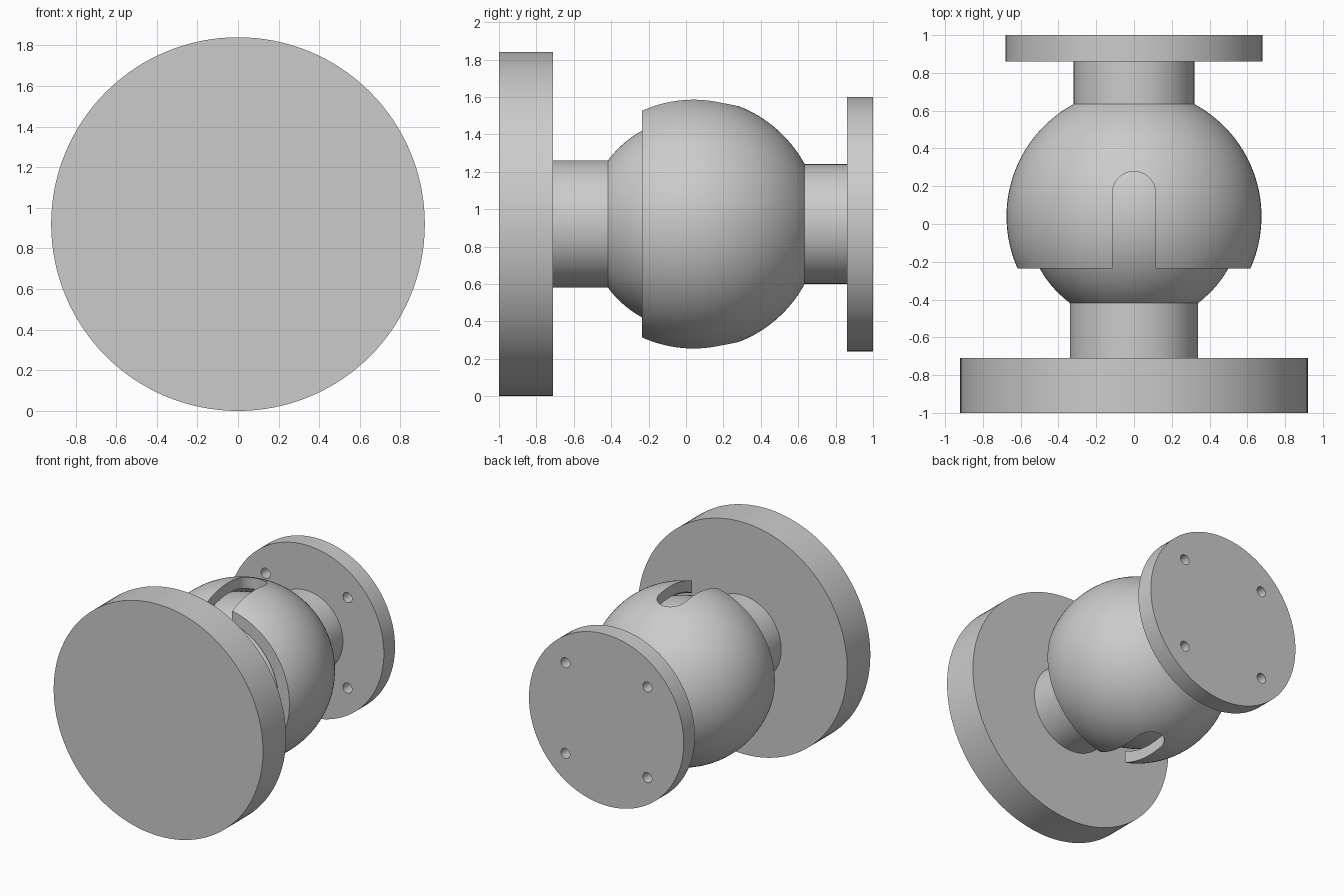
import bpy, bmesh
from math import sin, cos, pi, radians, asin

if "Cube" in bpy.data.objects:
    bpy.data.objects.remove(bpy.data.objects["Cube"])

AXIS_Z = 0.92        # height of the joint axis
BALL_Y = 0.04        # centre of ball and socket
BALL_R, CAVITY_R, SOCKET_R = 0.57, 0.59, 0.675

grey = bpy.data.materials.new("plain grey")
grey.use_nodes = True
COLOUR = (0.6, 0.6, 0.6, 1)
grey.diffuse_color = COLOUR
grey.node_tree.nodes["Principled BSDF"].inputs["Base Color"].default_value = COLOUR


def finish(name, bm):
    bmesh.ops.remove_doubles(bm, verts=bm.verts, dist=1e-5)
    bmesh.ops.recalc_face_normals(bm, faces=bm.faces)
    mesh = bpy.data.meshes.new(name)
    bm.to_mesh(mesh)
    bm.free()
    mesh.materials.append(grey)
    ob = bpy.data.objects.new(name, mesh)
    bpy.context.collection.objects.link(ob)
    return ob


def lathe(name, profile):
    """Turn (radius, y) points about the joint axis."""
    bm = bmesh.new()
    verts = [bm.verts.new((r, y, AXIS_Z)) for r, y in profile]
    edges = [bm.edges.new(pair) for pair in zip(verts, verts[1:])]
    bmesh.ops.spin(bm, geom=verts + edges, cent=(0, 0, AXIS_Z), axis=(0, 1, 0),
                   angle=2 * pi, steps=128, use_merge=True)
    return finish(name, bm)


def arc(radius, start, end, steps=40):
    """Sphere profile between two angles measured from the equator."""
    angles = [start + (end - start) * i / steps for i in range(steps + 1)]
    return [(max(radius * cos(a), 0), BALL_Y + radius * sin(a)) for a in angles]


def prism(name, outline, low, high, place):
    """Extrude a 2D outline; place maps (u, v, depth) to space."""
    bm = bmesh.new()
    face = bm.faces.new([bm.verts.new(place(u, v, low)) for u, v in outline])
    top = bmesh.ops.extrude_face_region(bm, geom=[face])["geom"]
    shift = [b - a for a, b in zip(place(0, 0, low), place(0, 0, high))]
    bmesh.ops.translate(bm, vec=shift,
                        verts=[v for v in top if isinstance(v, bmesh.types.BMVert)])
    return finish(name, bm)


def cut(ob, cutter):
    mod = ob.modifiers.new("cut", "BOOLEAN")
    mod.operation, mod.solver, mod.object = "DIFFERENCE", "EXACT", cutter
    bpy.context.view_layer.objects.active = ob
    bpy.ops.object.modifier_apply(modifier=mod.name)
    bpy.data.objects.remove(cutter)


# Base plate, stem and ball turned as one piece
stem_r = 0.34
ball = lathe("base_plate_with_ball",
             [(0, -1), (0.92, -1), (0.92, -0.71), (stem_r, -0.71)]
             + arc(BALL_R, -pi / 2 + asin(stem_r / BALL_R), pi / 2))

# Hollow socket, neck and rear flange
rim_y, neck_r = -0.235, 0.32
rim = rim_y - BALL_Y
socket = lathe("socket_with_flange",
               arc(CAVITY_R, pi / 2, asin(rim / CAVITY_R))
               + arc(SOCKET_R, asin(rim / SOCKET_R), pi / 2 - asin(neck_r / SOCKET_R))
               + [(neck_r, 0.86), (0.68, 0.86), (0.68, 1), (0, 1)])

# Round-ended slot through the top and bottom of the socket
slot_r, slot_y = 0.114, 0.164
outline = [(slot_r * cos(pi * i / 32), slot_y + slot_r * sin(pi * i / 32))
           for i in range(33)]
outline += [(-slot_r, -0.5), (slot_r, -0.5)]
cut(socket, prism("slot_cutter", outline, 0, 2, lambda u, v, d: (u, v, d)))

# Four bolt holes through the flange
hole = [(0.04 * cos(pi * i / 16), 0.04 * sin(pi * i / 16)) for i in range(32)]
for sx in (-1, 1):
    for sz in (-1, 1):
        cut(socket, prism("hole_cutter", hole, 0.8, 1.1,
                          lambda u, v, d: (u + sx * 0.36, d, v + AXIS_Z + sz * 0.36)))

for ob in (ball, socket):
    bpy.ops.object.select_all(action="DESELECT")
    ob.select_set(True)
    bpy.context.view_layer.objects.active = ob
    bpy.ops.object.shade_smooth_by_angle(angle=radians(25))
